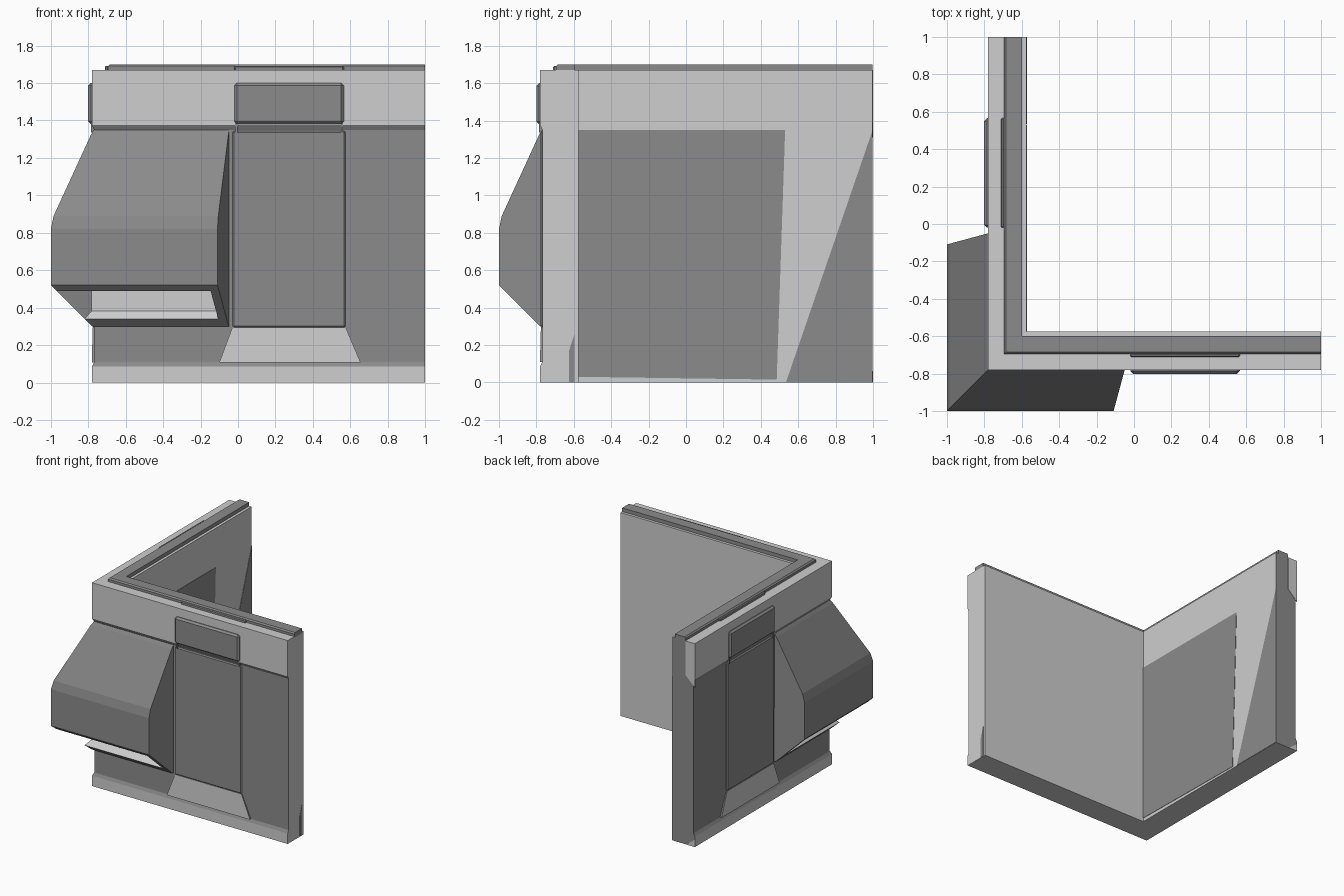
import bpy, bmesh

if "Cube" in bpy.data.objects:
    bpy.data.objects.remove(bpy.data.objects["Cube"])


def material(name, value):
    m = bpy.data.materials.new(name)
    m.use_nodes = True
    colour = (value, value, value, 1)
    m.diffuse_color = colour
    m.node_tree.nodes["Principled BSDF"].inputs["Base Color"].default_value = colour
    return m


MATS = [material("light_grey", 0.62), material("dark_grey", 0.26)]
LIGHT, DARK = 0, 1


def finish(name, bm, bevel=0):
    bmesh.ops.recalc_face_normals(bm, faces=bm.faces)
    mesh = bpy.data.meshes.new(name)
    bm.to_mesh(mesh)
    bm.free()
    for m in MATS:
        mesh.materials.append(m)
    ob = bpy.data.objects.new(name, mesh)
    bpy.context.collection.objects.link(ob)
    if bevel:
        mod = ob.modifiers.new("Bevel", "BEVEL")
        mod.width, mod.segments = bevel, 1
    return ob


def sweep(name, profile, colours, end, start=None, caps=(DARK, DARK), closed=True):
    """Run a (depth, height) profile along both wings, mitred at the corner
    unless a start is given. Caps are the colours of the front and side ends."""
    bm = bmesh.new()
    mitre = [bm.verts.new((d, d, z)) for d, z in profile] if start is None else None
    for wing in (0, 1):
        def ring(run):
            pts = [(run(d), d, z) if wing == 0 else (d, run(d), z) for d, z in profile]
            return [bm.verts.new(p) for p in pts]
        a = mitre or ring(start)
        b = ring(end)
        count = len(profile) if closed else len(profile) - 1
        for i in range(count):
            j = (i + 1) % len(profile)
            bm.faces.new((a[i], a[j], b[j], b[i])).material_index = colours[i % len(colours)]
        if closed:
            bm.faces.new(b).material_index = caps[wing]
            if start:
                bm.faces.new(a).material_index = caps[wing]
    return finish(name, bm)


def prism(name, outline, near, far, axis, colour, bevel=0, face_colour=None):
    """Flat outline of (along, height) points, extruded along the x or y axis.
    near and far are one depth each, or a depth for each point."""
    bm = bmesh.new()
    n = len(outline)
    rings = []
    for depth in (near, far):
        depths = depth if isinstance(depth, tuple) else (depth,) * n
        rings.append([bm.verts.new((d, u, z) if axis == "x" else (u, d, z))
                      for (u, z), d in zip(outline, depths)])
    a, b = rings
    bm.faces.new(a).material_index = colour if face_colour is None else face_colour
    bm.faces.new(b).material_index = colour
    for i in range(n):
        j = (i + 1) % n
        bm.faces.new((a[i], a[j], b[j], b[i])).material_index = colour
    return finish(name, bm, bevel)


def rect(u0, u1, z0, z1):
    return [(u0, z0), (u1, z0), (u1, z1), (u0, z1)]


OUT, IN, END = -0.78, -0.575, 0.998
RECESS = -0.768


def wall_end(d):
    return END


def bay_end(d):
    return -0.05 - 0.27 * (OUT - d)


# Corner wall with pale bands above and below a recessed dark field
sweep("corner_wall",
      [(OUT, 0), (OUT, 0.085), (RECESS, 0.11), (RECESS, 1.35), (OUT, 1.375),
       (OUT, 1.67), (IN, 1.67), (IN, 0)],
      [LIGHT, DARK, DARK, DARK, LIGHT, LIGHT, LIGHT, LIGHT],
      wall_end, caps=(LIGHT, DARK))

# Raised rim on top of the wall
sweep("top_rim", [(-0.695, 1.66), (-0.695, 1.69), (-0.685, 1.7), (-0.597, 1.7), (-0.597, 1.66)],
      [DARK], wall_end)

# Overhanging corner bay: outer shell, end walls, lower lip and pale back wall
BAY = [(-0.77, 1.35), (-0.785, 1.325), (-0.985, 0.89), (-1, 0.82), (-1, 0.52)]
sweep("bay_shell", BAY + [(-0.97, 0.49)], [DARK], bay_end, closed=False)
sweep("bay_end_wall", BAY + [(OUT, 0.3), (RECESS, 0.3)], [DARK], bay_end,
      start=lambda d: bay_end(d) - 0.045)
sweep("bay_lip", [(RECESS, 0.3), (OUT, 0.3), (-0.82, 0.34), (OUT, 0.385), (RECESS, 0.385)],
      [DARK, DARK, LIGHT, LIGHT, DARK], lambda d: bay_end(d) - 0.02)
sweep("bay_back_wall", [(RECESS, 0.38), (-0.782, 0.38), (-0.782, 1.3), (RECESS, 1.3)],
      [LIGHT], lambda d: -0.08, caps=(LIGHT, LIGHT))

# Panels on the outside of both wings
for axis, wing in (("y", "front"), ("x", "side")):
    prism(wing + "_panel", rect(-0.03, 0.575, 0.295, 1.345), -0.778, -0.76, axis, DARK, 0.008)
    prism(wing + "_panel_foot", [(-0.1, 0.108), (0.655, 0.108), (0.575, 0.295), (-0.03, 0.295)],
          (-0.781, -0.781, -0.776, -0.776), -0.76, axis, DARK, face_colour=LIGHT)
    prism(wing + "_upper_box", rect(-0.02, 0.565, 1.38, 1.6), -0.8, -0.76, axis, DARK, 0.014)
    for u in (-0.015, 0.55):
        prism(wing + "_box_tab", rect(u, u + 0.012, 1.335, 1.39), -0.785, -0.76, axis, DARK)
    prism(wing + "_rim_block", rect(-0.02, 0.565, 1.65, 1.692), -0.71, -0.69, axis, DARK, 0.006)

# Painted areas on the inside of the side wing
prism("inner_dark_patch", [(IN, 0.03), (0.485, 0.015), (0.53, 1.35), (IN, 1.35)],
      IN + 0.003, IN - 0.002, "x", DARK)
prism("inner_dark_triangle", [(0.535, 0.002), (END, 0.002), (END, 1.35)],
      IN + 0.003, IN - 0.002, "x", DARK)

# Painted areas on the wall ends
prism("side_end_pale_patch", [(OUT, 1.31), (-0.695, 1.39), (-0.695, 1.67), (OUT, 1.67)],
      END + 0.002, END - 0.002, "y", LIGHT)
prism("side_end_pale_base", [(OUT, 0), (-0.7, 0), (OUT, 0.06)],
      END + 0.002, END - 0.002, "y", LIGHT)
prism("front_end_dark_patch", [(-0.625, 0.002), (-0.595, 0.002), (-0.595, 0.26), (-0.625, 0.17)],
      END + 0.002, END - 0.002, "x", DARK)
